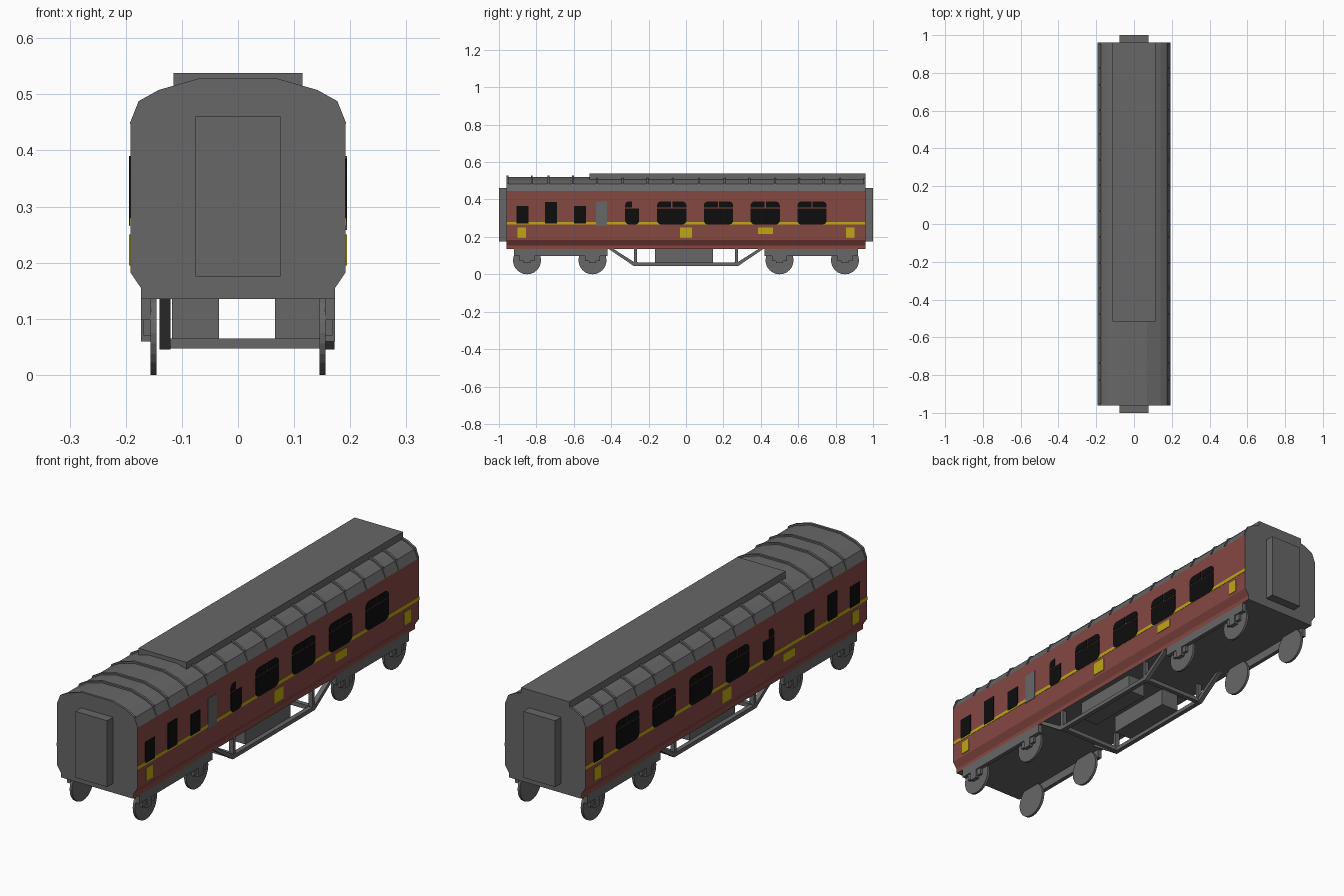
import bpy, bmesh, math

if "Cube" in bpy.data.objects:
    bpy.data.objects.remove(bpy.data.objects["Cube"])

def material(name, rgb):
    m = bpy.data.materials.new(name)
    m.diffuse_color = (*rgb, 1)
    m.use_nodes = True
    m.node_tree.nodes["Principled BSDF"].inputs["Base Color"].default_value = m.diffuse_color
    return m

GREY = material("grey", (0.135, 0.135, 0.135))
RED = material("maroon", (0.24, 0.065, 0.055))
YELLOW = material("yellow", (0.52, 0.39, 0.008))
BLACK = material("black", (0.004, 0.004, 0.004))

def prism(name, pts, a, b, axis, mat):
    """Extrude a 2D outline from a to b; axis 'x' takes (y,z) points, 'y' takes (x,z)."""
    bm = bmesh.new()
    place = (lambda p, t: (t, p[0], p[1])) if axis == 'x' else (lambda p, t: (p[0], t, p[1]))
    r0 = [bm.verts.new(place(p, a)) for p in pts]
    r1 = [bm.verts.new(place(p, b)) for p in pts]
    n = len(pts)
    bm.faces.new(r0)
    bm.faces.new(r1[::-1])
    for i in range(n):
        bm.faces.new((r0[i], r0[(i + 1) % n], r1[(i + 1) % n], r1[i]))
    bmesh.ops.recalc_face_normals(bm, faces=bm.faces)
    me = bpy.data.meshes.new(name)
    bm.to_mesh(me)
    bm.free()
    me.materials.append(mat)
    ob = bpy.data.objects.new(name, me)
    bpy.context.collection.objects.link(ob)
    return ob

def box(name, x0, x1, y0, y1, z0, z1, mat=GREY):
    return prism(name, [(y0, z0), (y1, z0), (y1, z1), (y0, z1)], x0, x1, 'x', mat)

def pane(y0, y1, z0, z1, bl=0, br=0, tr=0, tl=0):
    """Rectangle outline with rounded corners of given radii."""
    pts = []
    for cy, cz, sy, sz, r, start in ((y0, z0, 1, 1, bl, 180), (y1, z0, -1, 1, br, 270),
                                     (y1, z1, -1, -1, tr, 0), (y0, z1, 1, -1, tl, 90)):
        if r == 0:
            pts.append((cy, cz))
        else:
            for k in range(4):
                t = math.radians(start + 30 * k)
                pts.append((cy + sy * r + r * math.cos(t), cz + sz * r + r * math.sin(t)))
    return pts

# Body shell: sides red, roof and ends grey
half = [(0.173, 0.135), (0.173, 0.155), (0.192, 0.183), (0.192, 0.445),
        (0.175, 0.482), (0.14, 0.501), (0.07, 0.521)]
body = prism("coach_body", half + [(-x, z) for x, z in reversed(half)], -0.96, 0.96, 'y', GREY)
body.data.materials.append(RED)
for f in body.data.polygons:
    if abs(f.normal.x) > 0.5 and f.center.z < 0.45:
        f.material_index = 1

# Roof ribs and raised roof panel
outer = [(0.193, 0.448), (0.177, 0.488), (0.141, 0.508), (0.071, 0.528)]
inner = [(0.065, 0.515), (0.135, 0.495), (0.17, 0.476), (0.186, 0.445)]
arch = (outer + [(-x, z) for x, z in reversed(outer)]
        + [(-x, z) for x, z in reversed(inner)] + inner)
for y in (0.06 + 0.01, 0.205, 0.34, 0.475, 0.605, 0.735, 0.825, 0.955):
    for s in (-1, 1):
        prism("roof_rib", arch, s * y - 0.005, s * y + 0.005, 'y', GREY)
box("raised_roof_panel", -0.115, 0.115, -0.515, 0.96, 0.505, 0.538)

# End gangways
for s in (-1, 1):
    box("gangway", -0.076, 0.076, s * 0.95, s * 1.0, 0.175, 0.461)

# Side details as thin plates
for s in (-1, 1):
    a, b = s * 0.191, s * 0.1945

    def plate(name, pts, mat, b=b):
        prism(name, pts, a, b, 'x', mat)

    plate("waist_stripe", pane(-0.96, 0.96, 0.265, 0.28), YELLOW, s * 0.1932)
    for y0 in (-0.155, 0.095, 0.345, 0.595):          # large windows
        y1, m = y0 + 0.157, y0 + 0.0785
        plate("window_lower", pane(y0, y1, 0.266, 0.352, 0.022, 0.022), BLACK)
        plate("window_vent", pane(y0, m - 0.003, 0.357, 0.39, tl=0.022), BLACK)
        plate("window_vent", pane(m + 0.003, y1, 0.357, 0.39, tr=0.022), BLACK)
    plate("half_window_lower", pane(-0.325, -0.25, 0.266, 0.352, 0.02, 0.02), BLACK)
    plate("half_window_vent", pane(-0.325, -0.29, 0.357, 0.39, tl=0.02), BLACK)
    small = [(-0.875, 0.364), (-0.723, 0.386), (-0.567, 0.364)]
    if s < 0:
        small.append((0.872, 0.364))
    for y, top in small:
        plate("small_window", pane(y - 0.032, y + 0.032, 0.273, top), BLACK)
    if s > 0:
        plate("grey_door_window", pane(-0.482, -0.422, 0.258, 0.39), GREY)
    for y, w, z0 in ((-0.878, 0.022, 0.195), (0, 0.032, 0.195),
                     (s * 0.425, 0.04, 0.215), (0.878, 0.022, 0.195)):
        plate("yellow_panel", pane(y - w, y + w, z0, 0.25), YELLOW)

# Bogies: side frames, axle boxes and wheels
circle = [(math.cos(math.tau * i / 24) * 0.075, math.sin(math.tau * i / 24) * 0.075) for i in range(24)]
for s in (-1, 1):
    for e in (-1, 1):
        box("bogie_frame", s * 0.155, s * 0.173, e * 0.42, e * 0.92, 0.098, 0.14)
        for y in (0.5, 0.85):
            y *= e
            prism("wheel", [(y + c, 0.075 + d) for c, d in circle], s * 0.145, s * 0.156, 'x', GREY)
            box("axle_box", s * 0.155, s * 0.173, y - 0.018, y + 0.018, 0.06, 0.1)
            for k in (-1, 1):
                box("axle_guard", s * 0.155, s * 0.168, y + k * 0.018, y + k * 0.04, 0.07, 0.1)

# Underframe trusses, cross bars and equipment boxes (slightly off centre)
truss = [(-0.42, 0.14), (-0.28, 0.045), (0.28, 0.045), (0.42, 0.14),
         (0.395, 0.14), (0.272, 0.062), (-0.272, 0.062), (-0.395, 0.14)]
for x0 in (-0.14, 0.152):
    prism("truss", truss, x0, x0 + 0.02, 'x', GREY)
    for y in (-0.27, 0.27):
        box("truss_post", x0, x0 + 0.02, y - 0.007, y + 0.007, 0.05, 0.14)
for y in (-0.27, 0.27):
    box("cross_bar", -0.13, 0.16, y - 0.01, y + 0.01, 0.047, 0.065)
for x0, x1 in ((-0.118, -0.034), (0.066, 0.15)):
    box("equipment_box", x0, x1, -0.165, 0.145, 0.06, 0.138)
